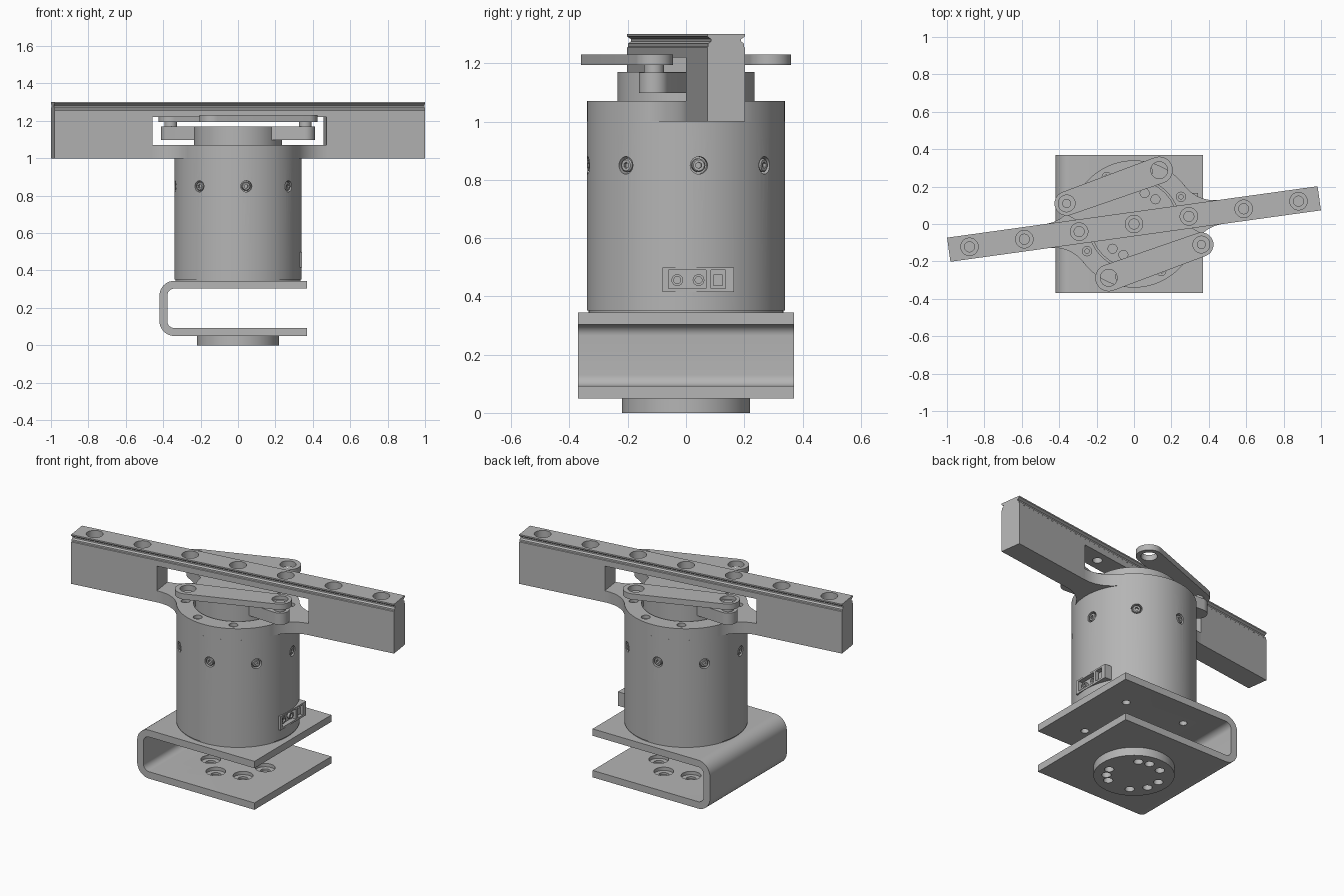
import bpy
import bmesh
from math import radians, cos, sin, acos, atan2, hypot, pi
from mathutils import Matrix, Vector

default = bpy.data.objects.get("Cube")
if default:
    bpy.data.objects.remove(default, do_unlink=True)

GREY = (0.46, 0.46, 0.46, 1)
metal = bpy.data.materials.new("plain_grey_metal")
metal.use_nodes = True
metal.diffuse_color = GREY
for node in metal.node_tree.nodes:
    if node.type == 'BSDF_PRINCIPLED':
        node.inputs["Base Color"].default_value = GREY

parts = []


def at(x=0, y=0, z=0):
    return Matrix.Translation((x, y, z))


def turn(deg, axis='Z'):
    return Matrix.Rotation(radians(deg), 4, axis)


def polar(angles, r, z=0):
    return [turn(a) @ at(r, 0, z) for a in angles]


def steps(start, count):
    return [start + 360 * k / count for k in range(count)]


def finish(name, bm):
    bmesh.ops.recalc_face_normals(bm, faces=bm.faces)
    mesh = bpy.data.meshes.new(name)
    bm.to_mesh(mesh)
    bm.free()
    mesh.materials.append(metal)
    ob = bpy.data.objects.new(name, mesh)
    bpy.context.scene.collection.objects.link(ob)
    parts.append(ob)
    return ob


def lathe(name, profile, places=None, seg=32):
    """Turned solid from (radius, height) points, repeated at each place."""
    bm = bmesh.new()
    for m in places or [Matrix()]:
        rings = [[bm.verts.new(m @ Vector((r * cos(2 * pi * i / seg), r * sin(2 * pi * i / seg), z)))
                  for i in range(seg)] for r, z in profile]
        for a, b in zip(rings, rings[1:]):
            for i in range(seg):
                j = (i + 1) % seg
                bm.faces.new((a[i], a[j], b[j], b[i]))
        bm.faces.new(rings[0][::-1])
        bm.faces.new(rings[-1])
    return finish(name, bm)


def prism(name, outline, z0, z1, places=None):
    """Flat outline pushed from z0 to z1, repeated at each place."""
    bm = bmesh.new()
    for m in places or [Matrix()]:
        low = [bm.verts.new(m @ Vector((x, y, z0))) for x, y in outline]
        high = [bm.verts.new(m @ Vector((x, y, z1))) for x, y in outline]
        bm.faces.new(low[::-1])
        bm.faces.new(high)
        for i in range(len(low)):
            j = (i + 1) % len(low)
            bm.faces.new((low[i], low[j], high[j], high[i]))
    return finish(name, bm)


def rect(x0, x1, y0, y1):
    return [(x0, y0), (x1, y0), (x1, y1), (x0, y1)]


def arc(cx, cy, r, a0, a1, n=10):
    angles = [radians(a0 + (a1 - a0) * i / n) for i in range(n + 1)]
    return [(cx + r * cos(a), cy + r * sin(a)) for a in angles]


def capsule(p0, r0, p1, r1):
    """Outline wrapped around two discs of different size."""
    dx, dy = p1[0] - p0[0], p1[1] - p0[1]
    phi = atan2(dy, dx) * 180 / pi
    beta = acos((r0 - r1) / hypot(dx, dy)) * 180 / pi
    return (arc(*p1, r1, phi - beta, phi + beta, 24)
            + arc(*p0, r0, phi + beta, phi + 360 - beta, 24))


def cut(ob, tool):
    mod = ob.modifiers.new("cut", 'BOOLEAN')
    mod.object = tool
    mod.operation = 'DIFFERENCE'
    mod.solver = 'EXACT'
    bpy.context.view_layer.update()
    graph = bpy.context.evaluated_depsgraph_get()
    mesh = bpy.data.meshes.new_from_object(ob.evaluated_get(graph))
    ob.modifiers.clear()
    ob.data = mesh
    parts.remove(tool)
    bpy.data.objects.remove(tool, do_unlink=True)


def drill(ob, profile, places, seg=24):
    cut(ob, lathe("drill", profile, places, seg))


BEAM = turn(7.9)            # direction of the long beam
HALF = [Matrix(), turn(180)]  # parts that repeat half a turn apart

# Base disc with its bolt holes
base = lathe("base_disc", [(0.22, 0), (0.22, 0.05)], seg=64)
drill(base, [(0.026, -0.05), (0.026, 0.04)],
      polar([-14, -38, -61, 59, 84, 119, 169, 201, 239], 0.15))

# Bent sheet bracket, open towards +x
end, bend, low, top = 0.37, -0.34, 0.13, 0.265
outline = ([(end, 0.05)] + arc(bend, low, 0.08, 270, 180) + arc(bend, top, 0.08, 180, 90)
           + [(end, 0.345), (end, 0.303)] + arc(bend, top, 0.038, 90, 180)
           + arc(bend, low, 0.038, 180, 270) + [(end, 0.092)])
bracket = prism("bent_bracket", outline, -0.37, 0.37, [turn(90, 'X')])
drill(bracket, [(0.028, 0.06), (0.028, 0.072), (0.055, 0.072), (0.055, 0.12)],
      polar(steps(-45, 6), 0.16))
drill(bracket, [(0.022, 0.28), (0.022, 0.335)], polar(steps(41, 4), 0.27))

# Round housing with recessed side screws and a slot for the connector
housing = lathe("round_housing", [(0.334, 0.345), (0.334, 0.352), (0.34, 0.352), (0.34, 1.0)], seg=96)
side = [m @ turn(90, 'Y') for m in polar(steps(7.5, 8), 0.34, 0.85)]
drill(housing, [(0.03, -0.03), (0.03, 0.05)], side)
cut(housing, prism("slot", rect(0.24, 0.4, -0.08, 0.165), 0.415, 0.5))
screws = lathe("side_screws", [(0.023, -0.03), (0.023, -0.006), (0.019, -0.002)], side, 24)
drill(screws, [(0.011, -0.015), (0.011, 0.02)], side, 6)

# Connector panel
panel = prism("connector_panel", rect(0.24, 0.343, -0.08, 0.165), 0.415, 0.5)
cut(panel, prism("pocket", rect(0.315, 0.4, -0.06, 0.068), 0.427, 0.49))
cut(panel, prism("pocket", rect(0.315, 0.4, 0.085, 0.135), 0.427, 0.49))
sockets = [at(0.31, y, 0.456) @ turn(90, 'Y') for y in (-0.03, 0.043)]
plugs = lathe("connector_sockets", [(0.02, 0), (0.02, 0.02)], sockets, 24)
drill(plugs, [(0.012, 0.01), (0.012, 0.05)], sockets)
prism("connector_plug", rect(0.31, 0.332, 0.095, 0.125), 0.435, 0.475)

# Beam carrier: ring flange that flares into the two beam arms
quarter = arc(0.47, 0.265, 0.2, 270, 209.4, 12) + arc(0, 0, 0.34, 30, 88, 14)
flip = [(-x, y) for x, y in quarter[::-1]]
outline = quarter + flip + [(-x, -y) for x, y in quarter + flip]
flange = prism("ring_flange", outline, 1.0, 1.07, [BEAM])
drill(flange, [(0.245, 1.02), (0.245, 1.2)], [Matrix()], 64)
drill(flange, [(0.012, 1.04), (0.012, 1.05), (0.025, 1.05), (0.025, 1.1)], polar(steps(30, 8), 0.29))
prism("beam_blocks", rect(0.47, 1.0, -0.065, 0.065), 1.0, 1.22, [BEAM @ h for h in HALF])

# Grooved rail along the top of the beam
edge = [(0.065, 1.22), (0.065, 1.255), (0.062, 1.258), (0.062, 1.268), (0.052, 1.275),
        (0.052, 1.283), (0.065, 1.292), (0.065, 1.3)]
along = Matrix(((0, 0, 1, 0), (1, 0, 0, 0), (0, 1, 0, 0), (0, 0, 0, 1)))
rail = prism("grooved_rail", edge + [(-v, z) for v, z in edge[::-1]], -1.0, 1.0, [BEAM @ along])
drill(rail, [(0.027, 1.2), (0.027, 1.255), (0.047, 1.255), (0.047, 1.32)],
      [BEAM @ at(0.296 * k) for k in range(-3, 4)])

# Rotor with bolt holes and two crank ears
rotor = lathe("rotor", [(0.235, 1.02), (0.235, 1.17)], seg=72)
drill(rotor, [(0.024, 1.13), (0.024, 1.2)],
      polar([a + h for a in (49, 71, 134) for h in (0, 180)], 0.175))
PIN, TIP = (0.36, -0.11), (-0.135, -0.288)
prism("crank_ears", capsule((0.12, -0.037), 0.11, PIN, 0.052), 1.098, 1.169, HALF)
lathe("crank_pins", [(0.034, 1.16), (0.034, 1.2), (0.024, 1.2), (0.024, 1.215)],
      [h @ at(*PIN) for h in HALF])

# Two swinging links
links = prism("swing_links", capsule(PIN, 0.065, TIP, 0.072), 1.195, 1.23, HALF)
drill(links, [(0.03, 1.15), (0.03, 1.208), (0.045, 1.208), (0.045, 1.25)],
      [h @ at(*PIN) for h in HALF], 32)
drill(links, [(0.045, 1.15), (0.045, 1.25)], [h @ at(*TIP) for h in HALF], 32)

# Smooth round surfaces, crisp edges
for ob in bpy.context.scene.objects:
    ob.select_set(ob in parts)
bpy.context.view_layer.objects.active = parts[0]
bpy.ops.object.shade_smooth_by_angle(angle=radians(30))
